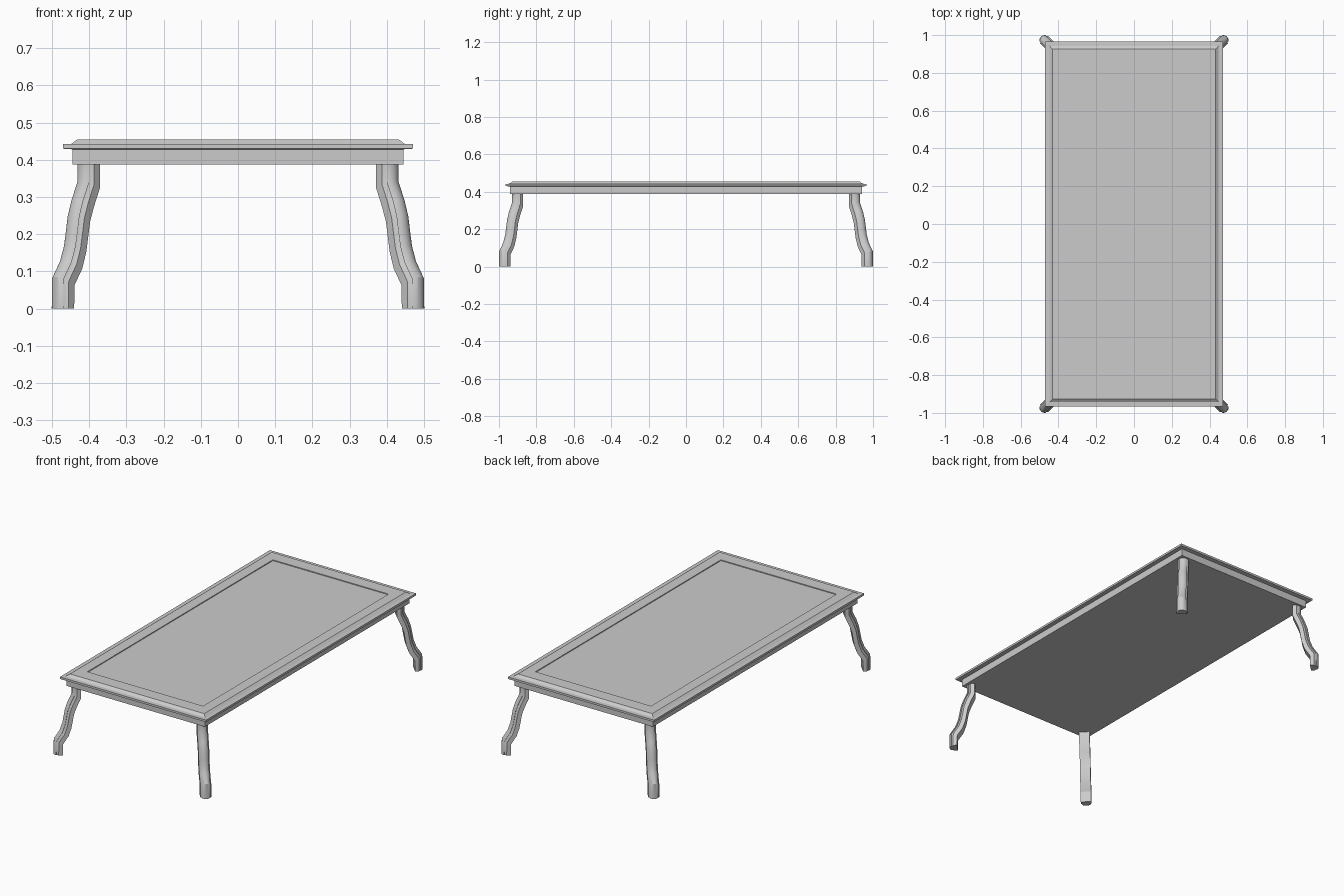
import bpy, bmesh, math

if "Cube" in bpy.data.objects:
    bpy.data.objects.remove(bpy.data.objects["Cube"])


def loft(name, rings, smooth=False):
    """Skin a stack of equal-length point rings and cap both ends."""
    bm = bmesh.new()
    loops = [[bm.verts.new(p) for p in ring] for ring in rings]
    n = len(loops[0])
    for a, b in zip(loops, loops[1:]):
        for i in range(n):
            j = (i + 1) % n
            bm.faces.new((a[i], a[j], b[j], b[i]))
    bm.faces.new(loops[0][::-1])
    bm.faces.new(loops[-1])
    bmesh.ops.recalc_face_normals(bm, faces=bm.faces)
    mesh = bpy.data.meshes.new(name)
    bm.to_mesh(mesh)
    bm.free()
    ob = bpy.data.objects.new(name, mesh)
    bpy.context.collection.objects.link(ob)
    if smooth:
        bpy.ops.object.select_all(action='DESELECT')
        ob.select_set(True)
        bpy.context.view_layer.objects.active = ob
        bpy.ops.object.shade_smooth_by_angle(angle=math.radians(28))
    return ob


def rect(hx, hy, z):
    return [(-hx, -hy, z), (hx, -hy, z), (hx, hy, z), (-hx, hy, z)]


# Solid apron under the top
loft("apron", [rect(0.445, 0.94, 0.387), rect(0.445, 0.94, 0.43)])

# Table top: thin lip, sloped moulding, flat border and sunken panel
loft("table_top", [rect(*r) for r in (
    (0.44, 0.935, 0.428), (0.47, 0.965, 0.430), (0.47, 0.965, 0.442),
    (0.448, 0.943, 0.443), (0.432, 0.927, 0.455),
    (0.372, 0.852, 0.455), (0.372, 0.852, 0.450))])

# Leg cross-section: d points out along the corner diagonal, t sideways
half = [(0.03 * math.cos(math.radians(a)), 0.03 * math.sin(math.radians(a)))
        for a in (0, 12, 24, 36, 48)]
half += [(0.018, 0.019), (0.011, 0.024), (0.008, 0.029), (-0.014, 0.029)]
section = half + [(d, -t) for d, t in reversed(half[1:])]

# Leg path: x of the leg centre, height, tilt of the section
path = [(0.402, 0.39, 0), (0.402, 0.33, 0.45), (0.418, 0.28, 0.5),
        (0.428, 0.24, 0.4), (0.433, 0.20, 0.35), (0.438, 0.16, 0.4),
        (0.449, 0.115, 0.5), (0.47, 0.07, 0.5), (0.471, 0, 0)]

# Four curved legs splayed along the corner diagonals
r = math.sqrt(0.5)
for sy, end in ((-1, "front"), (1, "back")):
    for sx, side in ((-1, "left"), (1, "right")):
        rings = [[(sx * (x + r * (d - t)), sy * (x + 0.499 + r * (d + t)),
                   z + tilt * d) for d, t in section] for x, z, tilt in path]
        loft(f"{end}_{side}_leg", rings, smooth=True)
